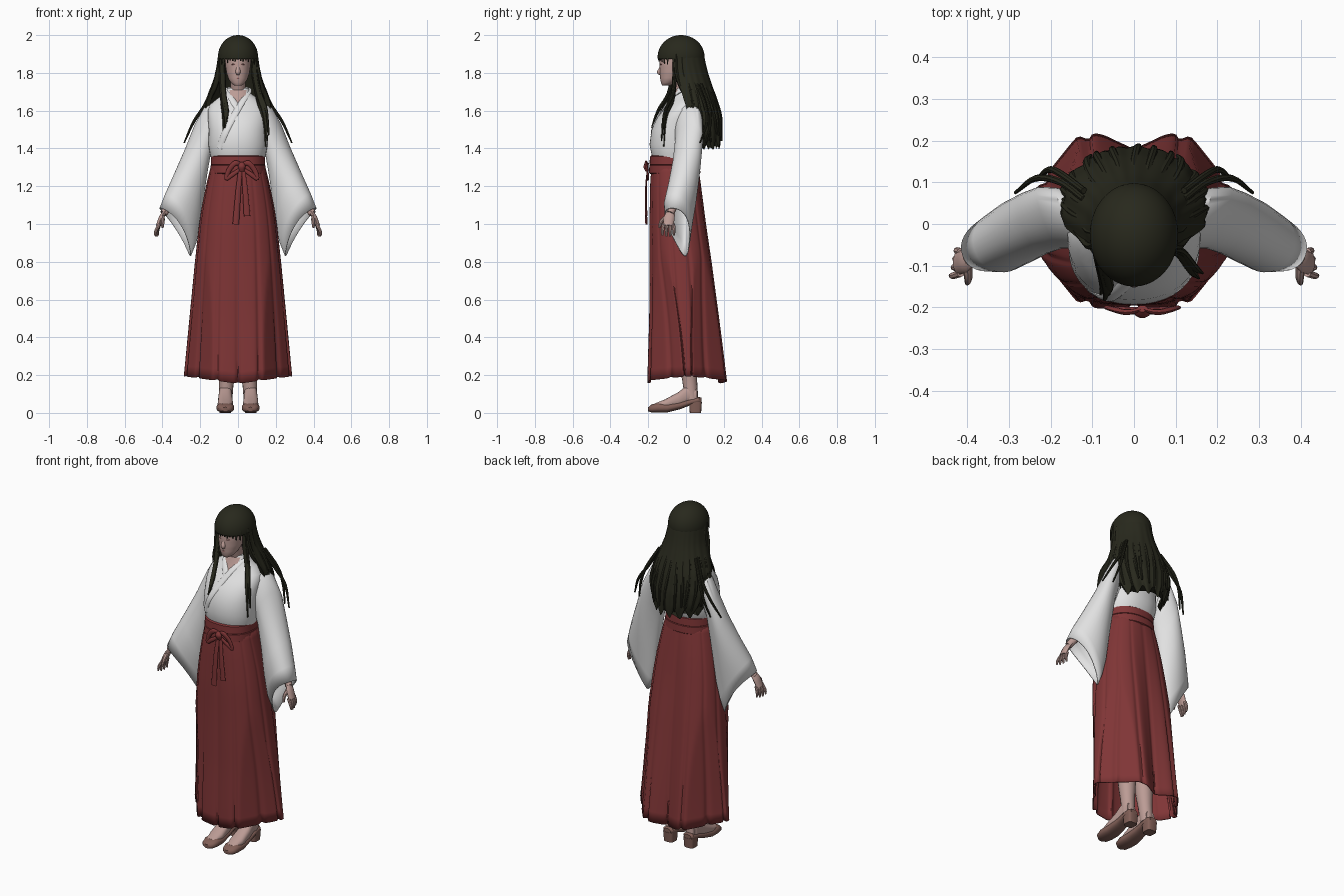
import bpy, bmesh, math, random
from mathutils import Vector as V

if "Cube" in bpy.data.objects:
    bpy.data.objects.remove(bpy.data.objects["Cube"])

random.seed(4)
TAU = math.tau


def material(name, rgb):
    m = bpy.data.materials.new(name)
    m.diffuse_color = (*rgb, 1)
    m.use_nodes = True
    m.node_tree.nodes["Principled BSDF"].inputs["Base Color"].default_value = m.diffuse_color
    return m


RED = material("dark red cloth", (0.215, 0.036, 0.037))
WHITE = material("white cloth", (0.76, 0.76, 0.76))
HAIR = material("dark olive hair", (0.021, 0.0215, 0.012))
SKIN = material("skin", (0.50, 0.33, 0.30))
BROWN = material("brown leather", (0.22, 0.115, 0.095))
ROSE = material("rose lips", (0.36, 0.16, 0.15))


def finish(name, bm, mat, thick=0):
    bmesh.ops.recalc_face_normals(bm, faces=bm.faces)
    me = bpy.data.meshes.new(name)
    bm.to_mesh(me)
    bm.free()
    me.materials.append(mat)
    ob = bpy.data.objects.new(name, me)
    bpy.context.collection.objects.link(ob)
    if thick:
        mod = ob.modifiers.new("thickness", 'SOLIDIFY')
        mod.thickness = thick
    return ob


def loft(name, rings, mat, caps=True, closed=True, thick=0):
    bm = bmesh.new()
    rows = [[bm.verts.new(p) for p in r] for r in rings]
    n = len(rows[0])
    for a, b in zip(rows, rows[1:]):
        for i in range(n if closed else n - 1):
            j = (i + 1) % n
            bm.faces.new((a[i], a[j], b[j], b[i]))
    if caps:
        bm.faces.new(rows[0])
        bm.faces.new(rows[-1])
    return finish(name, bm, mat, thick)


def power(v, n):
    return math.copysign(abs(v) ** (2 / n), v)


def oval(z, cy, rx, ry, n=2.0, count=40):
    return [V((rx * power(math.cos(TAU * i / count), n),
               cy + ry * power(math.sin(TAU * i / count), n), z)) for i in range(count)]


def smooth_path(pts, steps=5):
    p = [V(q) for q in pts]
    p = [p[0] * 2 - p[1]] + p + [p[-1] * 2 - p[-2]]
    out = []
    for i in range(1, len(p) - 2):
        a, b, c, d = p[i - 1:i + 3]
        for k in range(steps):
            t = k / steps
            out.append(0.5 * (2 * b + (c - a) * t + (2 * a - 5 * b + 4 * c - d) * t * t
                              + (3 * b - a - 3 * c + d) * t ** 3))
    return out + [p[-2]]


def tube(name, pts, radii, mat, flat=1.0, up=(0, -1, 0), sides=10):
    """Tapered tube along a smoothed path; flat squeezes it along up."""
    path = smooth_path(pts)
    rings = []
    for i, p in enumerate(path):
        t = (path[min(i + 1, len(path) - 1)] - path[max(i - 1, 0)]).normalized()
        side = t.cross(V(up)).normalized()
        nor = side.cross(t)
        f = i / (len(path) - 1) * (len(radii) - 1)
        k = min(int(f), len(radii) - 2)
        r = radii[k] + (radii[k + 1] - radii[k]) * (f - k)
        rings.append([p + side * r * math.cos(TAU * a / sides)
                      + nor * r * flat * math.sin(TAU * a / sides) for a in range(sides)])
    return loft(name, rings, mat)


def lerp_row(rows, z):
    for a, b in zip(rows, rows[1:]):
        if min(a[0], b[0]) <= z <= max(a[0], b[0]):
            t = (z - a[0]) / (b[0] - a[0])
            return [u + (w - u) * t for u, w in zip(a, b)]
    return rows[-1]


# Robe body: z, centre y, half width, half depth
BODY = [(1.34, -.06, .14, .115), (1.37, -.055, .148, .128), (1.42, -.055, .157, .138),
        (1.5, -.05, .155, .132), (1.56, -.035, .16, .12), (1.6, -.018, .16, .105),
        (1.63, -.005, .15, .09), (1.66, 0, .115, .075), (1.69, -.003, .07, .06),
        (1.72, 0, .055, .05)]
loft("robe_body", [oval(*r, n=2.2) for r in BODY], WHITE)


def front(x, z, off=0.0):
    _, cy, rx, ry = lerp_row(BODY, z)
    return V((x, cy - ry * max(0, 1 - abs(x / rx) ** 2.2) ** (1 / 2.2) - off, z))


# Crossed collar and the skin in its opening
for s, name in ((-1, "under_collar"), (1, "over_collar")):
    pts = [V((0, .055, 1.715)), V((s * .056, 0, 1.712)), front(s * .04, 1.675), front(0, 1.61, .002 + .002 * s)]
    if s > 0:
        pts += [front(-.06, 1.5, .002), front(-.1, 1.40)]
    tube(name, pts, (.013, .016, .018, .017), WHITE, .35, (0, -.7, .7))
loft("chest_skin", [[front(w * k / 4, z, .004) for k in range(-4, 5)]
                    for z, w in ((1.71, .045), (1.68, .04), (1.65, .025), (1.62, .003))],
     SKIN, caps=False, closed=False)

# Pleated skirt, six-cornered at the hem: z, centre y, half width, half depth
SKIRT = [(1.33, -.06, .138, .122), (1.2, -.053, .170, .14), (1.1, -.046, .190, .15), (1.0, -.04, .206, .16),
         (.8, -.024, .228, .178), (.5, -.004, .257, .204), (.18, .012, .287, .235)]
rings = []
for k in range(21):
    t = k / 20
    z = 1.33 - 1.15 * t
    _, cy, rx, ry = lerp_row(SKIRT, z)
    ring = oval(z, cy, rx, ry, n=2.35 - .5 * t, count=182)
    for i, p in enumerate(ring):
        dy = p.y - cy
        limit = .01 + 1.55 * ry * (1 - abs(p.x) / rx) + .11 * (1 - t) ** 1.5
        dy = math.copysign(min(abs(dy), limit), dy)
        crease = (1 - abs(math.cos(7 * TAU * i / 182))) ** 4
        m = 1 - (.018 + .06 * t) * crease
        p.x *= m
        dy *= m
        dy -= math.copysign((.06 if dy > 0 else .02) * t * math.exp(-(p.x / .075) ** 2), dy)
        p.y = max(cy + dy, -.203 + .02 * crease)
        p.z += t ** 4 * (-.026 + .04 * abs(p.x / rx) + .012 * crease)
    rings.append(ring)
loft("pleated_skirt", rings, RED, caps=False, thick=.006)

# Two stacked waist bands
for name, lo, hi, g in (("lower_waistband", 1.265, 1.315, .003), ("upper_waistband", 1.31, 1.362, 0)):
    loft(name, [oval(z, -.06, .142 + g + d, .131 + g + d, 2.3)
                for z, d in ((lo, -.004), (lo + .005, .002), (hi - .005, 0), (hi, -.006))], RED)

# Bow: knot, drooping loops and hanging ties
tube("bow_knot", [(.02, -.203, 1.325), (.02, -.212, 1.305), (.021, -.205, 1.28)], (.013, .02, .014), RED, .7)
for s in (-1, 1):
    tube("bow_loop", [(.02 + s * x, y, z) for x, y, z in
                      ((0, -.203, 1.315), (.035, -.212, 1.322), (.068, -.205, 1.285),
                       (.082, -.2, 1.24), (.05, -.204, 1.262), (0, -.203, 1.295))], (.009, .014, .013, .010, .012, .009), RED, .5)
    tube("hanging_tie", [(.02 + s * .008, -.204, 1.29), (.02 + s * .018, -.212, 1.18),
                         (.018 + s * .03, -.210, 1.02 + s * .022)], (.010, .014, .017), RED, .35)

# Sleeves: top edge, bottom edge, half depth, inward sweep of the opening
SLEEVE = [((.09, .015, 1.665), (.12, 0, 1.43), .075, 0), ((.17, .02, 1.625), (.15, .005, 1.36), .085, 0),
          ((.222, .02, 1.53), (.165, .008, 1.27), .086, 0), ((.27, 0, 1.41), (.185, .005, 1.13), .086, 0),
          ((.33, -.032, 1.275), (.20, 0, 1.0), .086, .1), ((.382, -.065, 1.16), (.222, -.005, .9), .082, .5),
          ((.412, -.076, 1.085), (.25, -.004, .83), .07, .9)]
DEPTH = V((.33, .944, 0))
for s, side in ((-1, "right"), (1, "left")):
    rings = []
    for top, bottom, d, sweep in SLEEVE:
        ring = []
        for i in range(40):
            a = TAU * i / 40
            t = (1 - power(math.cos(a), 2.2)) / 2
            p = V(top).lerp(V(bottom), t) + DEPTH * d * power(math.sin(a), 2.2) * (1 - .5 * t * t)
            p += V((-.015, .003, .03)) * sweep * 4 * t * (1 - t)
            ring.append(V((p.x * s, p.y, p.z)))
        rings.append(ring)
    loft(side + "_sleeve", rings, WHITE, caps=False, thick=.006)

    # Forearm inside the cuff, palm, fingers and thumb
    tube(side + "_forearm", [(s * .285, -.02, 1.19), (s * .342, -.05, 1.125), (s * .394, -.083, 1.055)],
         (.02, .021, .02), SKIN)
    tube(side + "_palm", [(s * .38, -.075, 1.075), (s * .405, -.088, 1.035), (s * .422, -.094, .99)],
         (.019, .029, .028), SKIN, .48, (s, 0, .3))
    for i in range(4):
        tube(side + "_finger", [(s * .416, -.118 + .017 * i, 1.0),
                                (s * (.434 - .003 * i), -.124 + .02 * i, .965),
                                (s * (.44 - .006 * i), -.124 + .02 * i, .93 + .006 * abs(i - 1.5))],
             (.0095, .0085, .005), SKIN, sides=8)
    tube(side + "_thumb", [(s * .4, -.10, 1.04), (s * .398, -.13, 1.015), (s * .4, -.142, .98)],
         (.012, .010, .006), SKIN, up=(1, 0, 0), sides=8)

    # Leg, foot and heeled shoe
    tube(side + "_leg", [(s * .06, -.01, .6), (s * .06, .01, .3), (s * .062, .02, .17), (s * .065, .03, .07)],
         (.06, .05, .039, .035), SKIN, sides=16)
    for name, mat, secs in (
            ("_foot", SKIN, ((-.165, .03, .02, .05), (-.11, .041, .02, .072), (-.04, .038, .03, .11),
                             (.01, .034, .05, .15), (.058, .028, .05, .13))),
            ("_shoe", BROWN, ((-.2, .018, .008, .03), (-.185, .038, .003, .043), (-.15, .047, .001, .054),
                              (-.1, .047, .002, .05), (-.03, .04, .02, .06), (.03, .037, .043, .075),
                              (.07, .034, .048, .085), (.082, .022, .05, .08)))):
        loft(side + name, [[V((s * .067 + w * power(math.cos(TAU * i / 24), 2.5), y,
                               (lo + hi) / 2 + (hi - lo) / 2 * power(math.sin(TAU * i / 24), 2.5)))
                            for i in range(24)] for y, w, lo, hi in secs], mat)
    loft(side + "_heel", [oval(z, .05, .03 + g, .03 + g, 4, 20) for z, g in ((0, 0), (.058, .004))], BROWN)
    bpy.context.collection.objects[side + "_heel"].location.x = s * .067

# Head, neck and facial features
HEAD = [(1.733, -.105, .018, .02), (1.743, -.097, .034, .034), (1.765, -.08, .049, .056),
        (1.80, -.062, .061, .077), (1.84, -.05, .067, .09), (1.88, -.045, .068, .094), (1.93, -.04, .062, .085)]
loft("head", [oval(*lerp_row(HEAD, 1.733 + .197 * k / 24), n=2.1) for k in range(25)], SKIN)
tube("neck", [(0, 0, 1.62), (0, -.015, 1.7), (0, -.045, 1.8)], (.048, .04, .041), SKIN, sides=20)
tube("nose", [(0, -.124, 1.85), (0, -.133, 1.82), (0, -.140, 1.803), (0, -.128, 1.792)],
     (.008, .012, .013, .008), SKIN, up=(1, 0, 0), sides=16)
tube("lips", [(-.018, -.128, 1.772), (0, -.1355, 1.772), (.018, -.128, 1.772)], (.002, .005, .002), ROSE, .7)
for s in (-1, 1):
    tube("eyelid", [(s * .014, -.1375, 1.842), (s * .027, -.1335, 1.846), (s * .041, -.121, 1.841)],
         (.0015, .003, .0015), ROSE, .6)

# Hair cap, opened over the face
bm = bmesh.new()
bmesh.ops.create_uvsphere(bm, u_segments=80, v_segments=60, radius=1)
for v in bm.verts:
    v.co = V((v.co.x * .106, v.co.y * .124 - .026, 1.885 + v.co.z * .115))
bmesh.ops.delete(bm, geom=[f for f in bm.faces if f.calc_center_median().z < (
    1.874 if f.calc_center_median().y < -.065 else 1.84)], context='FACES')
finish("hair_cap", bm, HAIR, .006)

# Long back hair: a ridged crescent curtain growing out of the cap
MANE = [(1.95, -.024, .082, .094), (1.90, -.026, .103, .120), (1.85, -.021, .109, .125), (1.8, -.01, .117, .126),
        (1.75, 0, .134, .132), (1.65, .022, .172, .143), (1.55, .04, .178, .146), (1.47, .055, .160, .132),
        (1.42, .068, .125, .112)]


def mane(z, a, scale=1.0):
    _, cy, rx, ry = lerp_row(MANE, z)
    return V((rx * scale * math.cos(a), cy + ry * scale * math.sin(a), z))


rings = []
for k in range(25):
    t = k / 24
    z = 1.95 - .53 * t
    spread = math.radians(28 * (1 - t))
    angs = [-spread + (math.pi + 2 * spread) * i / 120 for i in range(121)]
    outer = [mane(z, a, 1 + .022 * t * math.cos(22 * a + 2 * math.sin(3 * a))) for a in angs]
    for a, p in zip(angs, outer):
        p.z += .025 * t ** 6 * math.cos(13 * a)
    rings.append(outer + [mane(z, a, .86) for a in reversed(angs)])
loft("back_hair", rings, HAIR)

# Loose strands emerging from the back hair
for i in range(13):
    a = math.radians(6 + 168 * i / 12)
    low = 1.43 + random.uniform(0, .05)
    drift = random.uniform(-.06, .06)
    tube("back_strand", [mane(1.78, a, .9), mane(1.69, a, .95), mane(1.57, a + drift, 1.0), mane(low, a + drift * 2, 1.05)],
         (.006, .010, .010, .004), HAIR, up=(math.cos(a), math.sin(a), 0), sides=8)

# Fringe lying flush with the cap
for i in range(13):
    x = -.084 + .014 * i
    y = -.026 - .124 * math.sqrt(1 - (x / .106) ** 2)
    low = 1.868 - .004 * (i % 3) - .02 * abs(x / .08) ** 3
    tube("fringe_lock", [(x * .93, y + .014, 1.925), (x * .98, y + .005, 1.895), (x, y + .004, low)],
         (.007, .009, .003), HAIR, .5, (x, -.07, 0), sides=8)

# Chest locks, side locks and stray shoulder locks
LOCKS = [[(-.085, -.06, 1.9), (-.083, -.07, 1.78), (-.078, -.1, 1.66), (-.066, -.155, 1.56), (-.07, -.182, 1.48)],
         [(.085, -.06, 1.9), (.09, -.062, 1.78), (.112, -.075, 1.66), (.14, -.115, 1.56), (.155, -.13, 1.41)]]
for pts in LOCKS:
    for k in range(3):
        off = V((.009 * (k - 1), .012 * abs(k - 1), .03 * k))
        tube("chest_lock", [V(p) + off * (i / 4) for i, p in enumerate(pts)], (.015, .015, .012, .011, .004), HAIR, .7, sides=8)
for s in (-1, 1):
    for k in range(2):
        tube("side_lock", [(s * .092, -.052 + .03 * k, 1.9), (s * .104, -.05 + .035 * k, 1.8),
                           (s * .13, -.02 + .035 * k, 1.71), (s * .17, .03 + .03 * k, 1.645 - .03 * k)],
             (.012, .017, .015, .005), HAIR, .7, sides=8)
        tube("shoulder_lock", [(s * .12, .06 + .02 * k, 1.74), (s * .175, .10 + .02 * k, 1.63),
                               (s * (.235 - .03 * k), .11 + .02 * k, 1.54), (s * (.285 - .05 * k), .075 + .03 * k, 1.43)],
             (.008, .009, .008, .004), HAIR, sides=8)

# Smooth shading with sharp creases kept
for ob in bpy.context.collection.objects:
    ob.select_set(True)
    bpy.context.view_layer.objects.active = ob
bpy.ops.object.shade_smooth_by_angle(angle=math.radians(40))
